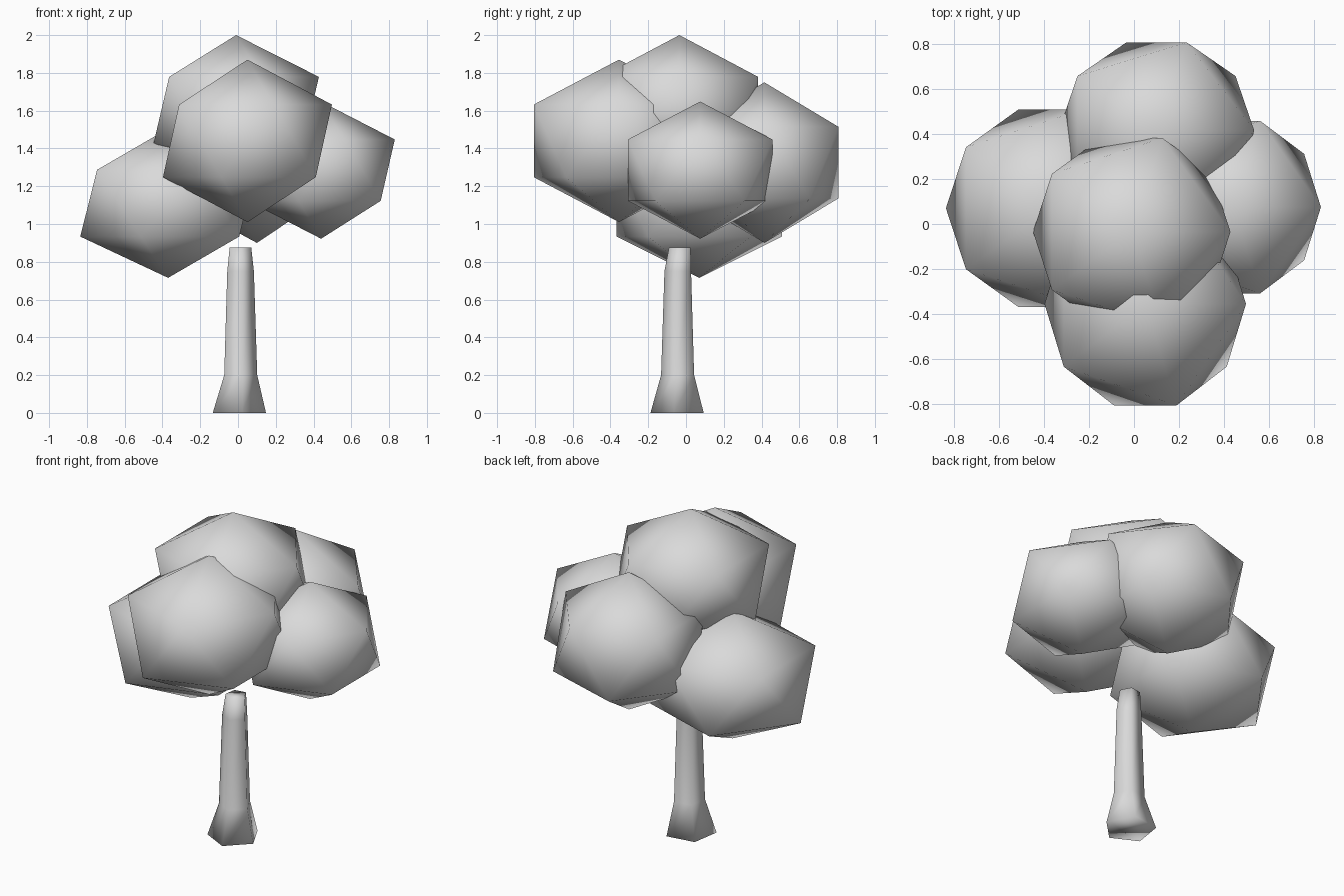
import bpy
import bmesh
import math

cube = bpy.data.objects.get("Cube")
if cube:
    bpy.data.objects.remove(cube, do_unlink=True)

# One plain grey for the whole tree
GREY = (0.7, 0.7, 0.7, 1.0)
grey = bpy.data.materials.new("plain grey")
grey.use_nodes = True
grey.diffuse_color = GREY
grey.node_tree.nodes["Principled BSDF"].inputs["Base Color"].default_value = GREY


def add_object(name, bm, location=(0, 0, 0)):
    """Turn a bmesh into a smooth-shaded grey object."""
    bmesh.ops.recalc_face_normals(bm, faces=bm.faces)
    for face in bm.faces:
        face.smooth = True
    mesh = bpy.data.meshes.new(name)
    bm.to_mesh(mesh)
    bm.free()
    mesh.materials.append(grey)
    obj = bpy.data.objects.new(name, mesh)
    obj.location = location
    bpy.context.collection.objects.link(obj)


def foliage(name, centre, radii):
    """A stretched twenty-sided leaf clump."""
    bm = bmesh.new()
    bmesh.ops.create_icosphere(bm, subdivisions=1, radius=1)
    bmesh.ops.scale(bm, vec=radii, verts=bm.verts)
    add_object(name, bm, centre)


def trunk(name, sections, sides=5, turn=math.radians(135)):
    """A closed column through (x, y, z, radius) sections."""
    bm = bmesh.new()
    rings = []
    for x, y, z, radius in sections:
        angles = [turn + math.tau * i / sides for i in range(sides)]
        rings.append([bm.verts.new((x + radius * math.cos(a),
                                    y + radius * math.sin(a), z)) for a in angles])
    for low, high in zip(rings, rings[1:]):
        for i in range(sides):
            j = (i + 1) % sides
            bm.faces.new((low[i], low[j], high[j], high[i]))
    bm.faces.new(rings[0][::-1])
    bm.faces.new(rings[-1])
    add_object(name, bm)


# Trunk with flared foot and narrowed tip
trunk("trunk", [(0.0, -0.04, 0.0, 0.15), (0.01, -0.04, 0.2, 0.093),
                (0.01, -0.04, 0.75, 0.075), (0.01, -0.03, 0.875, 0.061)])

# Five leaf clumps
foliage("top_foliage", (-0.01, -0.035, 1.6), (0.49, 0.49, 0.4))
foliage("front_foliage", (0.05, -0.355, 1.44), (0.5, 0.53, 0.43))
foliage("back_foliage", (0.1, 0.415, 1.325), (0.485, 0.46, 0.425))
foliage("left_foliage", (0.44, 0.075, 1.285), (0.436, 0.45, 0.363))
foliage("right_foliage", (-0.37, 0.07, 1.11), (0.52, 0.515, 0.395))
